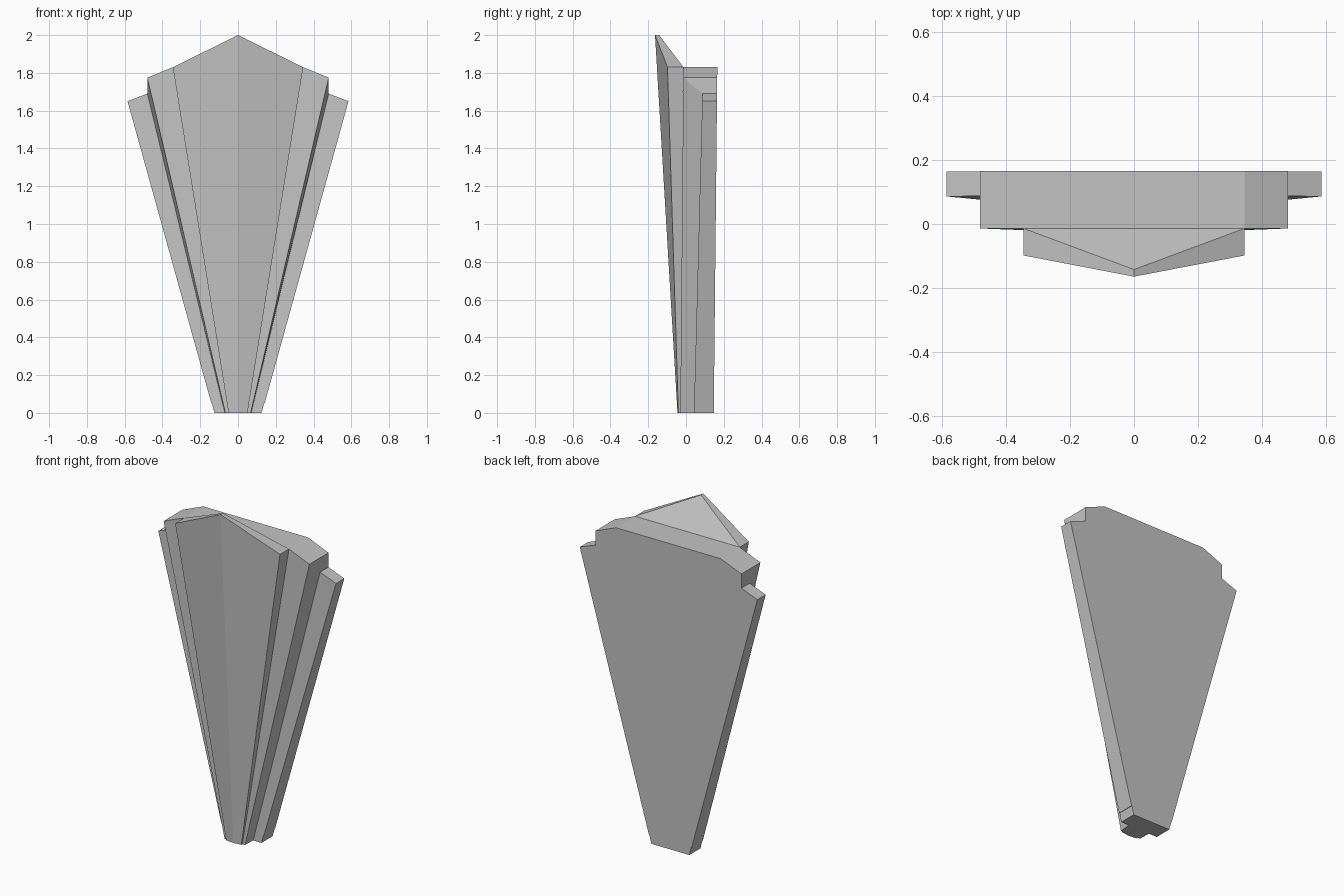
import bpy
import bmesh

cube = bpy.data.objects.get("Cube")
if cube:
    bpy.data.objects.remove(cube, do_unlink=True)

plaster = bpy.data.materials.new("warm_grey_plaster")
plaster.use_nodes = True
plaster.diffuse_color = (0.55, 0.55, 0.55, 1)
plaster.node_tree.nodes["Principled BSDF"].inputs["Base Color"].default_value = (0.55, 0.55, 0.55, 1)


def loft(name, rings):
    """Closed flat-faced solid through outlines with equal point counts."""
    bm = bmesh.new()
    loops = [[bm.verts.new(p) for p in ring] for ring in rings]
    bm.faces.new(loops[0])
    bm.faces.new(loops[-1])
    n = len(loops[0])
    for a, b in zip(loops, loops[1:]):
        for i in range(n):
            j = (i + 1) % n
            bm.faces.new((a[i], a[j], b[j], b[i]))
    bmesh.ops.remove_doubles(bm, verts=bm.verts, dist=0.0001)
    bmesh.ops.recalc_face_normals(bm, faces=bm.faces)
    mesh = bpy.data.meshes.new(name)
    bm.to_mesh(mesh)
    bm.free()
    mesh.materials.append(plaster)
    obj = bpy.data.objects.new(name, mesh)
    bpy.context.collection.objects.link(obj)
    return obj


TALL = 1.65          # height of the outer wing tip


def sloped(outline, y_bottom, y_top):
    """Place an x-z outline on a plane whose depth changes with height."""
    return [(x, y_bottom + (y_top - y_bottom) * z / TALL, z) for x, z in outline]


def symmetric(half):
    """Complete a right-hand outline with its mirrored half."""
    return half + [(-x, z) for x, z in reversed(half)]


# Middle tier: its side walls flare towards the rear
shoulder = [(0.48, 1.775), (0.345, 1.83)]
front = symmetric([(0.067, 0), shoulder[0]] + shoulder)
rear = symmetric([(0.07, 0), (0.48, 1.69)] + shoulder)
loft("middle_tier", [sloped(front, -0.03, -0.015),
                     sloped(rear, 0.042, 0.084),
                     sloped(rear, 0.147, 0.164)])

# Outer wings, each with a slightly recessed foot
wing = [(0.081, 0.05), (0.141, 0.05), (0.585, TALL), (0.48, 1.69)]
foot = [(0.07, 0), (0.125, 0), (0.138, 0.05), (0.081, 0.05)]
for side, sign in (("left", 1), ("right", -1)):
    for part, outline in (("wing", wing), ("foot", foot)):
        mirrored = [(sign * x, z) for x, z in outline]
        loft(f"{side}_{part}", [sloped(mirrored, 0.042, 0.086),
                                sloped(mirrored, 0.147, 0.164)])

# Central crest: a folded front rising to a forward-leaning peak
crest_front, crest_back = [], []
for x, y_low, y_high, z, back_low, back_high in (
        (-1, -0.04, -0.098, 1.83, -0.029, -0.0135),
        (0, -0.045, -0.164, 2.0, -0.029, -0.142),
        (1, -0.04, -0.098, 1.83, -0.029, -0.0135)):
    crest_front.append(((x * 0.05, y_low, 0), (x * 0.345, y_high, z)))
    crest_back.append(((x * 0.05, back_low, 0), (x * 0.345, back_high, z)))

bm = bmesh.new()
f = [[bm.verts.new(p) for p in pair] for pair in crest_front]
b = [[bm.verts.new(p) for p in pair] for pair in crest_back]
for i in range(2):
    bm.faces.new((f[i][0], f[i + 1][0], f[i + 1][1], f[i][1]))   # front facet
    bm.faces.new((f[i][1], f[i + 1][1], b[i + 1][1], b[i][1]))   # top rim
    bm.faces.new((f[i][0], b[i][0], b[i + 1][0], f[i + 1][0]))   # underside
for i in (0, 2):
    bm.faces.new((f[i][0], f[i][1], b[i][1], b[i][0]))           # side wall
bm.faces.new((b[0][1], b[1][1], b[2][1]))                        # sloping rear
bm.faces.new((b[0][0], b[0][1], b[2][1], b[2][0], b[1][0]))      # hidden rear
bmesh.ops.recalc_face_normals(bm, faces=bm.faces)
mesh = bpy.data.meshes.new("central_crest")
bm.to_mesh(mesh)
bm.free()
mesh.materials.append(plaster)
bpy.context.collection.objects.link(bpy.data.objects.new("central_crest", mesh))
